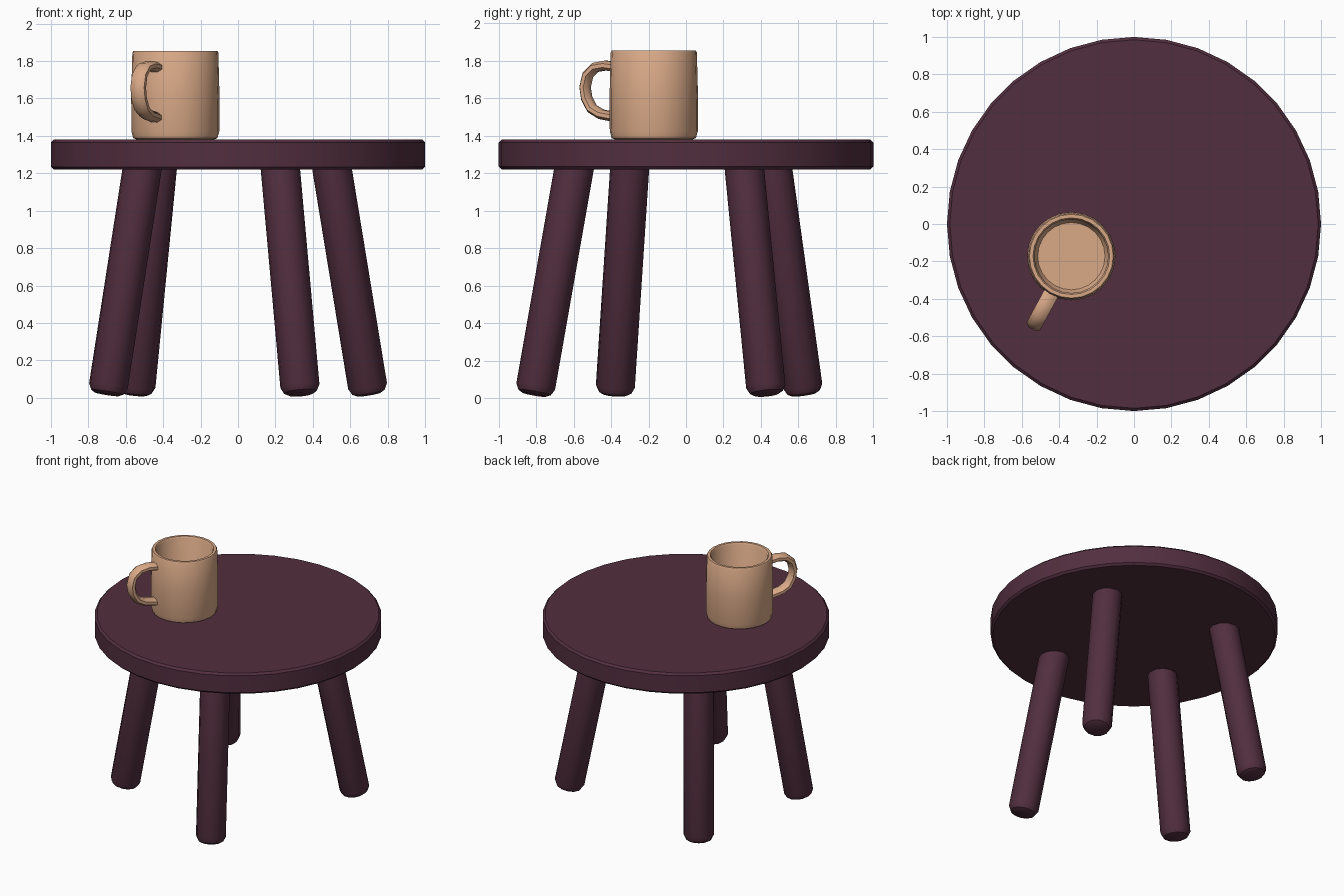
import bpy, bmesh, math
from mathutils import Vector

if "Cube" in bpy.data.objects:
    bpy.data.objects.remove(bpy.data.objects["Cube"])


def material(name, rgb):
    m = bpy.data.materials.new(name)
    m.diffuse_color = (*rgb, 1)
    m.use_nodes = True
    m.node_tree.nodes["Principled BSDF"].inputs["Base Color"].default_value = m.diffuse_color
    return m


plum = material("plum wood", (0.085, 0.028, 0.049))
clay = material("tan clay", (0.70, 0.40, 0.245))


def finish(bm, name, mat, angle):
    bmesh.ops.recalc_face_normals(bm, faces=bm.faces)
    me = bpy.data.meshes.new(name)
    bm.to_mesh(me)
    bm.free()
    me.materials.append(mat)
    ob = bpy.data.objects.new(name, me)
    bpy.context.collection.objects.link(ob)
    bpy.ops.object.select_all(action='DESELECT')
    ob.select_set(True)
    bpy.context.view_layer.objects.active = ob
    bpy.ops.object.shade_smooth_by_angle(angle=math.radians(angle))
    return ob


def skin(rings):
    """Join rings of points with quads and cap both ends."""
    bm = bmesh.new()
    loops = [[bm.verts.new(p) for p in r] for r in rings]
    n = len(loops[0])
    for a, b in zip(loops, loops[1:]):
        for i in range(n):
            j = (i + 1) % n
            bm.faces.new((a[i], a[j], b[j], b[i]))
    bm.faces.new(loops[0])
    bm.faces.new(loops[-1])
    return bm


def lathe(name, profile, sides, mat, angle=35):
    rings = [[(r * math.cos(math.tau * i / sides), r * math.sin(math.tau * i / sides), z)
              for i in range(sides)] for r, z in profile]
    return finish(skin(rings), name, mat, angle)


# Round seat with softened rim
lathe("seat", [(0.985, 1.22), (1.0, 1.235), (1.0, 1.365), (0.985, 1.38)], 36, plum)

# Four splayed round legs: foot xy, top xy
legs = {
    "front_right_leg": ((0.335, -0.81), (0.225, -0.595)),
    "front_left_leg": ((-0.70, -0.38), (-0.51, -0.30)),
    "back_right_leg": ((0.70, 0.43), (0.50, 0.31)),
    "back_left_leg": ((-0.55, 0.63), (-0.43, 0.46)),
}
for name, (foot, top) in legs.items():
    a, b = Vector((*foot, 0.018)), Vector((*top, 1.24))
    length = (b - a).length
    leg = lathe(name, [(0.065, 0), (0.088, 0.012), (0.105, 0.045), (0.105, length)], 12, plum)
    leg.rotation_mode = 'QUATERNION'
    leg.rotation_quaternion = (b - a).to_track_quat('Z', 'Y')
    leg.location = a

# Hollow mug
mug_at = Vector((-0.335, -0.172, 0))
mug = lathe("mug_body", [(0.205, 1.38), (0.225, 1.388), (0.235, 1.425), (0.236, 1.62),
                         (0.23, 1.845), (0.224, 1.855), (0.205, 1.855), (0.197, 1.842),
                         (0.20, 1.46), (0.18, 1.425)], 24, clay)
mug.location = mug_at

# Mug handle: flattened oval swept along a loop, (distance from mug axis, height)
path = [(0.21, 1.765), (0.29, 1.775), (0.355, 1.765), (0.40, 1.725), (0.417, 1.66),
        (0.407, 1.60), (0.375, 1.545), (0.32, 1.515), (0.21, 1.495)]
out = Vector((-0.476, -0.879, 0)).normalized()
side = Vector((-out.y, out.x, 0))
up = Vector((0, 0, 1))
pts = [mug_at + out * r + up * z for r, z in path]
rings = []
for i, p in enumerate(pts):
    t = (pts[min(i + 1, len(pts) - 1)] - pts[max(i - 1, 0)]).normalized()
    nrm = side.cross(t)
    rings.append([p + side * 0.045 * math.cos(math.tau * k / 8 + math.pi / 8)
                  + nrm * 0.028 * math.sin(math.tau * k / 8 + math.pi / 8) for k in range(8)])
finish(skin(rings), "mug_handle", clay, 50)
